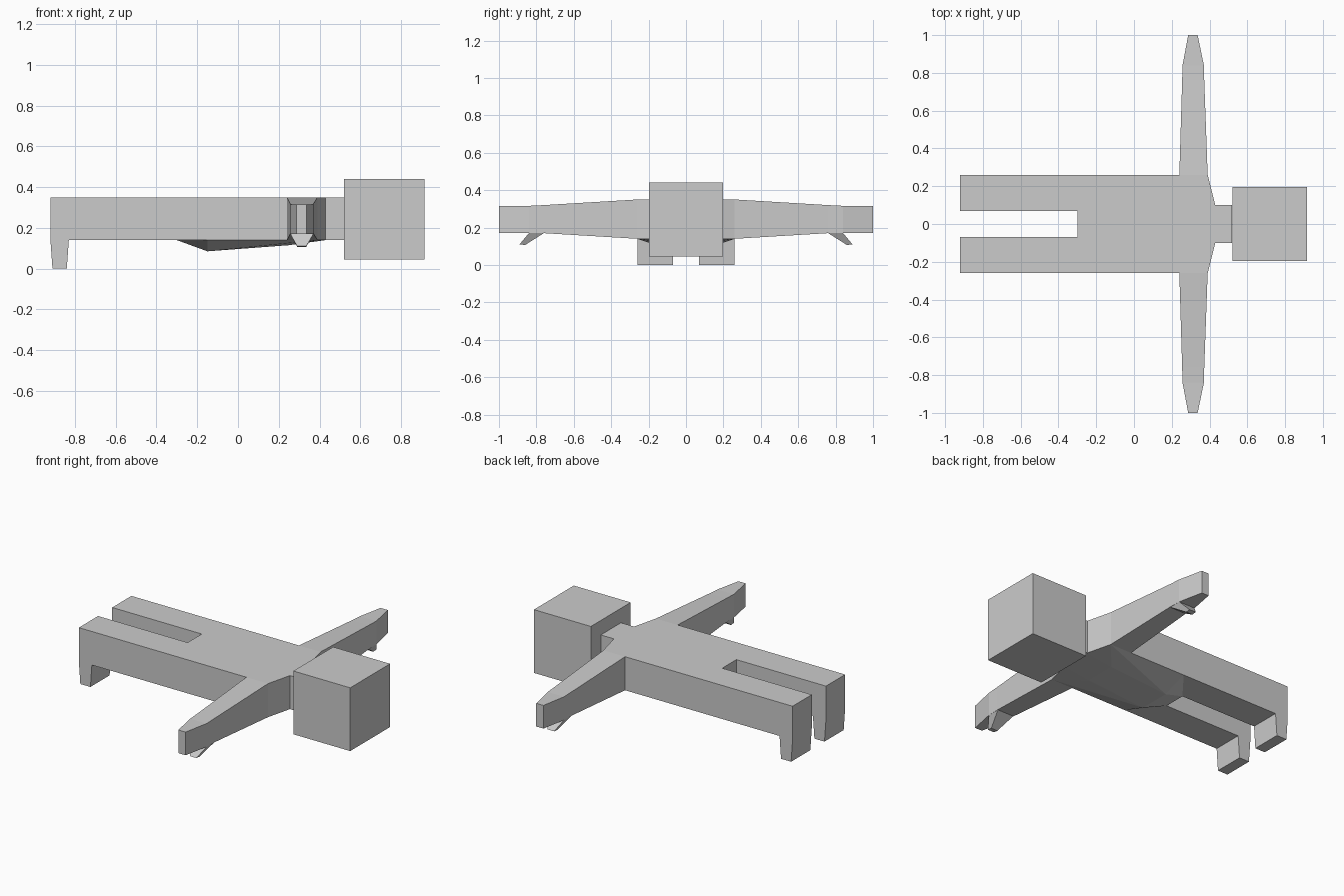
import bpy
import bmesh

if "Cube" in bpy.data.objects:
    bpy.data.objects.remove(bpy.data.objects["Cube"])

grey = bpy.data.materials.new("plain grey")
grey.diffuse_color = (0.6, 0.6, 0.6, 1)
grey.use_nodes = True
grey.node_tree.nodes["Principled BSDF"].inputs["Base Color"].default_value = grey.diffuse_color


def finish(name, bm):
    bmesh.ops.recalc_face_normals(bm, faces=bm.faces)
    mesh = bpy.data.meshes.new(name)
    bm.to_mesh(mesh)
    bm.free()
    mesh.materials.append(grey)
    obj = bpy.data.objects.new(name, mesh)
    bpy.context.collection.objects.link(obj)
    return obj


def mirror_y(obj):
    obj.modifiers.new("mirror", 'MIRROR').use_axis = (False, True, False)


def loft(name, rings, close_start=True):
    """Join rings of points with side faces and cap the ends."""
    bm = bmesh.new()
    loops = [[bm.verts.new(p) for p in ring] for ring in rings]
    n = len(loops[0])
    for a, b in zip(loops, loops[1:]):
        for i in range(n):
            j = (i + 1) % n
            bm.faces.new((a[i], a[j], b[j], b[i]))
    if close_start:
        bm.faces.new(loops[0])
    bm.faces.new(loops[-1])
    return finish(name, bm)


def rect(y, x0, x1, z0, z1):
    return [(x0, y, z0), (x1, y, z0), (x1, y, z1), (x0, y, z1)]


LOW, HIGH = 0.14, 0.35

# Torso, shoulders, neck and legs as one flat slab
half = [(0.52, 0.10), (0.43, 0.10), (0.39, 0.26), (0.24, 0.26),
        (-0.92, 0.26), (-0.92, 0.07), (-0.30, 0.07)]
outline = half + [(x, -y) for x, y in reversed(half)]
loft("body_and_legs", [[(x, y, z) for x, y in outline] for z in (LOW, HIGH)])

# Feet pointing down
foot = loft("feet", [
    [(-0.92, 0.07, LOW), (-0.83, 0.07, LOW), (-0.83, 0.26, LOW), (-0.92, 0.26, LOW)],
    [(-0.91, 0.07, 0), (-0.84, 0.07, 0), (-0.84, 0.26, 0), (-0.91, 0.26, 0)]])
mirror_y(foot)

# Arms tapering into mitten hands
arm = loft("arms", [
    rect(0.26, 0.24, 0.39, 0.14, 0.35),
    rect(0.76, 0.255, 0.372, 0.17, 0.32),
    rect(0.84, 0.257, 0.37, 0.17, 0.316),
    rect(1.00, 0.287, 0.337, 0.17, 0.315)], close_start=False)
mirror_y(arm)

# Thumbs angled down and outward
thumb = loft("thumbs", [
    [(0.257, 0.76, 0.17), (0.37, 0.76, 0.17), (0.37, 0.84, 0.17), (0.257, 0.84, 0.17)],
    [(0.29, 0.86, 0.107), (0.335, 0.86, 0.107), (0.335, 0.89, 0.11), (0.29, 0.89, 0.11)]])
mirror_y(thumb)

# Chest and belly bulge under the torso
bm = bmesh.new()
for x, y, z in [(-0.30, 0.07, LOW), (-0.15, 0.26, LOW), (0.24, 0.26, LOW),
                (0.39, 0.26, LOW), (0.43, 0.10, LOW),
                (-0.15, 0.10, 0.085), (0.25, 0.10, 0.115)]:
    bm.verts.new((x, y, z))
    bm.verts.new((x, -y, z))
bmesh.ops.convex_hull(bm, input=bm.verts)
bmesh.ops.dissolve_limit(bm, angle_limit=0.01, verts=bm.verts, edges=bm.edges)
finish("chest_and_belly", bm)

# Box head
bm = bmesh.new()
bmesh.ops.create_cube(bm, size=1)
for v in bm.verts:
    v.co = (0.718 + v.co.x * 0.394, v.co.y * 0.394, 0.242 + v.co.z * 0.396)
finish("head", bm)
